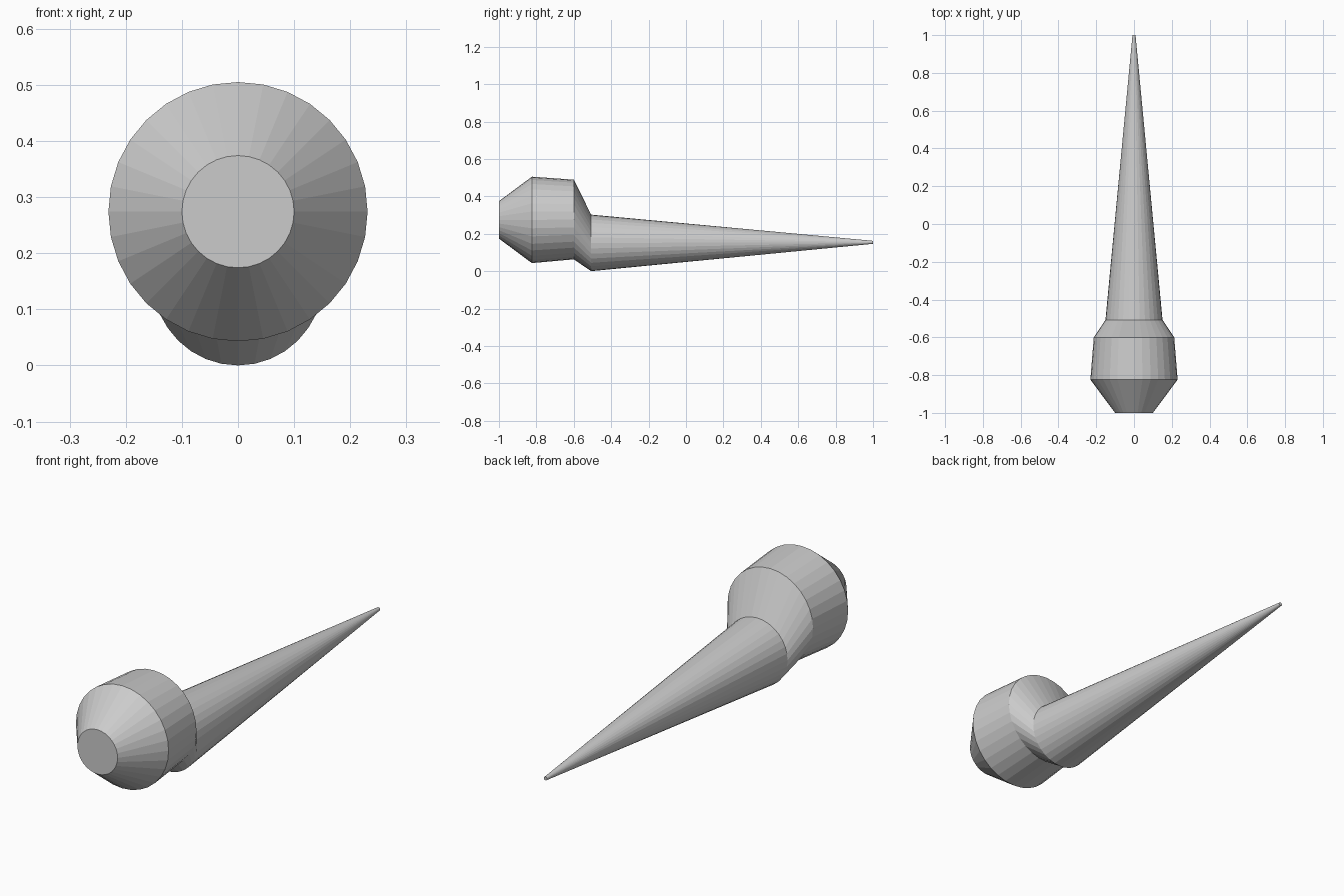
import bpy, bmesh
from math import sin, cos, tau

if "Cube" in bpy.data.objects:
    bpy.data.objects.remove(bpy.data.objects["Cube"])

SIDES = 32

# Cross-sections along the length: (y, centre height, radius)
SECTIONS = [
    (-1.0, 0.274, 0.10),     # flat front face
    (-0.824, 0.274, 0.231),  # widest rim of the head
    (-0.60, 0.276, 0.213),   # back of the head
    (-0.507, 0.151, 0.151),  # base of the spike, dropped lower
    (1.0, 0.154, 0.008),     # tip
]


def loft(name, sections):
    bm = bmesh.new()
    rings = [[bm.verts.new((r * sin(tau * i / SIDES), y, z + r * cos(tau * i / SIDES)))
              for i in range(SIDES)] for y, z, r in sections]
    for a, b in zip(rings, rings[1:]):
        for i in range(SIDES):
            j = (i + 1) % SIDES
            bm.faces.new((a[i], a[j], b[j], b[i]))
    bm.faces.new(rings[0])
    bm.faces.new(rings[-1])
    bmesh.ops.recalc_face_normals(bm, faces=bm.faces)
    mesh = bpy.data.meshes.new(name)
    bm.to_mesh(mesh)
    bm.free()
    obj = bpy.data.objects.new(name, mesh)
    bpy.context.collection.objects.link(obj)
    return obj


# Head, offset neck and tapered spike as one flat-faced body
loft("spike_with_head", SECTIONS)
